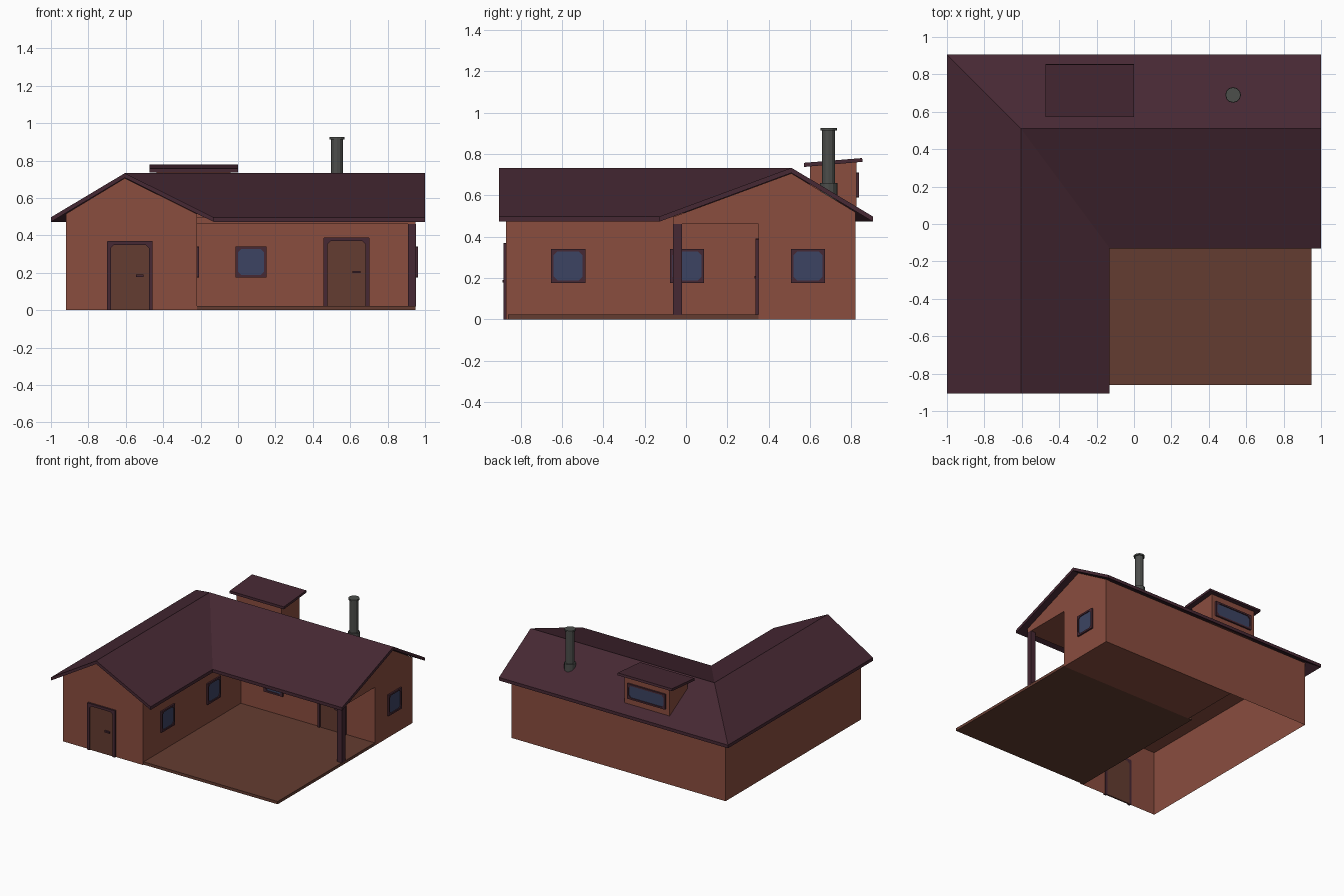
import bpy, bmesh, math

if "Cube" in bpy.data.objects:
    bpy.data.objects.remove(bpy.data.objects["Cube"])


def material(name, r, g, b):
    lin = lambda c: ((c / 255 + 0.055) / 1.055) ** 2.4
    m = bpy.data.materials.new(name)
    m.diffuse_color = (lin(r), lin(g), lin(b), 1)
    m.use_nodes = True
    m.node_tree.nodes["Principled BSDF"].inputs["Base Color"].default_value = m.diffuse_color
    return m


BRICK = material("brick_red", 138, 77, 63)
BROWN = material("dark_brown", 100, 60, 49)
PURPLE = material("roof_plum", 70, 40, 51)
GLASS = material("window_blue", 60, 68, 98)
GREY = material("flue_grey", 76, 78, 75)


def finish(name, bm, mat, loc=(0, 0, 0), turn=0):
    bmesh.ops.recalc_face_normals(bm, faces=bm.faces)
    me = bpy.data.meshes.new(name)
    bm.to_mesh(me)
    bm.free()
    me.materials.append(mat)
    ob = bpy.data.objects.new(name, me)
    ob.location = loc
    ob.rotation_euler.z = math.radians(turn)
    bpy.context.collection.objects.link(ob)
    return ob


def prism(name, pts, offset, mat, loc=(0, 0, 0), turn=0):
    """Extrude a flat 3D outline along an offset vector."""
    bm = bmesh.new()
    a = [bm.verts.new(p) for p in pts]
    b = [bm.verts.new([p[i] + offset[i] for i in range(3)]) for p in pts]
    bm.faces.new(a)
    bm.faces.new(b)
    for i in range(len(a)):
        j = (i + 1) % len(a)
        bm.faces.new((a[i], a[j], b[j], b[i]))
    return finish(name, bm, mat, loc, turn)


def box(name, x, y, z, mat, open_bottom=False):
    bm = bmesh.new()
    bmesh.ops.create_cube(bm, size=1)
    for v in bm.verts:
        v.co = [r[0] if c < 0 else r[1] for c, r in zip(v.co, (x, y, z))]
    if open_bottom:
        low = [f for f in bm.faces if f.calc_center_median().z < z[0] + 1e-4]
        bmesh.ops.delete(bm, geom=low, context='FACES_ONLY')
    return finish(name, bm, mat)


def frame(name, outer, inner, depth, mat, loc, turn, closed=True):
    """Flat frame between two matching outlines, facing local -y."""
    bm = bmesh.new()
    rows = [[bm.verts.new((u, y, v)) for u, v in line]
            for line, y in ((outer, 0.005), (outer, -depth), (inner, -depth), (inner, 0.005))]
    n = len(outer)
    for k in range(4):
        p, q = rows[k], rows[(k + 1) % 4]
        for i in range(n if closed else n - 1):
            j = (i + 1) % n
            bm.faces.new((p[i], p[j], q[j], q[i]))
    if not closed:
        bm.faces.new([r[0] for r in rows])
        bm.faces.new([r[-1] for r in rows])
    return finish(name, bm, mat, loc, turn)


def octagon(w, h, c):
    return [(-w, -h + c), (-w + c, -h), (w - c, -h), (w, -h + c),
            (w, h - c), (w - c, h), (-w + c, h), (-w, h - c)]


def window(name, loc, turn, w=0.083, h=0.083):
    frame(name + "_frame", octagon(w, h, 0.002), octagon(w - 0.013, h - 0.013, 0.018),
          0.012, PURPLE, loc, turn)
    prism(name + "_glass", [(u, -0.005, v) for u, v in octagon(w - 0.011, h - 0.011, 0.018)],
          (0, 0.009, 0), GLASS, loc, turn)


def door(name, loc):
    w, h, c = 0.122, 0.37, 0.018
    wi, hi = w - 0.02, h - 0.02
    outer = [(-w, 0), (-w, h - 0.003), (-w + 0.003, h), (w - 0.003, h), (w, h - 0.003), (w, 0)]
    inner = [(-wi, 0), (-wi, hi - c), (-wi + c, hi), (wi - c, hi), (wi, hi - c), (wi, 0)]
    frame(name + "_frame", outer, inner, 0.014, PURPLE, loc, 0, closed=False)
    prism(name + "_panel", [(u, -0.005, v) for u, v in inner], (0, 0.012, 0), BROWN, loc)
    x, y, z = loc
    box(name + "_handle", (x + 0.032, x + 0.074), (y - 0.018, y - 0.004),
        (z + 0.178, z + 0.19), PURPLE)


# Walls
box("left_wing_walls", (-0.92, -0.22), (-0.87, 0.82), (0, 0.515), BRICK, open_bottom=True)
box("back_wing_walls", (-0.22, 0.95), (0.35, 0.82), (0, 0.515), BRICK)
prism("front_gable", [(-0.92, -0.87, 0.515), (-0.605, -0.87, 0.706), (-0.22, -0.87, 0.515)],
      (0, 0.03, 0), BRICK)
prism("right_gable", [(0.95, -0.06, 0.46), (0.95, 0.82, 0.46), (0.95, 0.82, 0.518),
                      (0.95, 0.51, 0.706), (0.95, -0.06, 0.496)], (-0.03, 0, 0), BRICK)
box("porch_ceiling", (-0.22, 0.948), (-0.06, 0.35), (0.46, 0.495), BRICK)

# Porch
box("porch_floor", (-0.25, 0.95), (-0.862, 0.35), (0, 0.022), BROWN)
box("porch_post", (0.908, 0.951), (-0.063, -0.02), (0.02, 0.462), PURPLE)

# L-shaped roof with hip and valley, given thickness downwards
E, R = 0.497, 0.733
bm = bmesh.new()
corner = {k: bm.verts.new(p) for k, p in {
    "A": (-1, -0.905, E), "B": (-0.605, -0.905, R), "C": (-0.13, -0.905, E),
    "D": (-0.13, -0.13, E), "E": (1, -0.13, E), "F": (1, 0.51, R),
    "G": (1, 0.905, E), "H": (-1, 0.905, E), "J": (-0.605, 0.51, R)}.items()}
for face in ("ABJH", "BCDJ", "DEFJ", "FGHJ"):
    bm.faces.new([corner[k] for k in face])
ret = bmesh.ops.extrude_face_region(bm, geom=bm.faces[:], use_keep_orig=True)
for v in ret["geom"]:
    if isinstance(v, bmesh.types.BMVert):
        v.co.z -= 0.025
finish("main_roof", bm, PURPLE)

# Doors and windows
door("wing_door", (-0.578, -0.87, 0))
door("porch_door", (0.58, 0.35, 0.02))
window("wing_window_front", (-0.22, -0.57, 0.258), 90)
window("wing_window_back", (-0.22, 0.005, 0.258), 90)
window("end_window", (0.95, 0.59, 0.258), 90)
window("porch_window", (0.07, 0.35, 0.258), 0)

# Dormer on the rear slope
prism("dormer_body", [(-0.435, 0.6, 0.65), (-0.435, 0.825, 0.52), (-0.435, 0.825, 0.765),
                      (-0.435, 0.6, 0.745)], (0.395, 0, 0), BRICK)
prism("dormer_roof", [(-0.473, 0.572, 0.737), (-0.473, 0.855, 0.762), (-0.473, 0.852, 0.78),
                      (-0.473, 0.572, 0.757)], (0.473, 0, 0), PURPLE)
window("dormer_window", (-0.237, 0.825, 0.65), 180, 0.165, 0.06)

# Chimney flue: stacked cylinders
for name, r, z0, z1 in (("flue_collar", 0.042, 0.57, 0.66), ("flue_pipe", 0.032, 0.6, 0.918),
                        ("flue_cap", 0.04, 0.913, 0.925)):
    bm = bmesh.new()
    bmesh.ops.create_cone(bm, cap_ends=True, segments=12, radius1=r, radius2=r, depth=z1 - z0)
    finish(name, bm, GREY, (0.53, 0.69, (z0 + z1) / 2))
